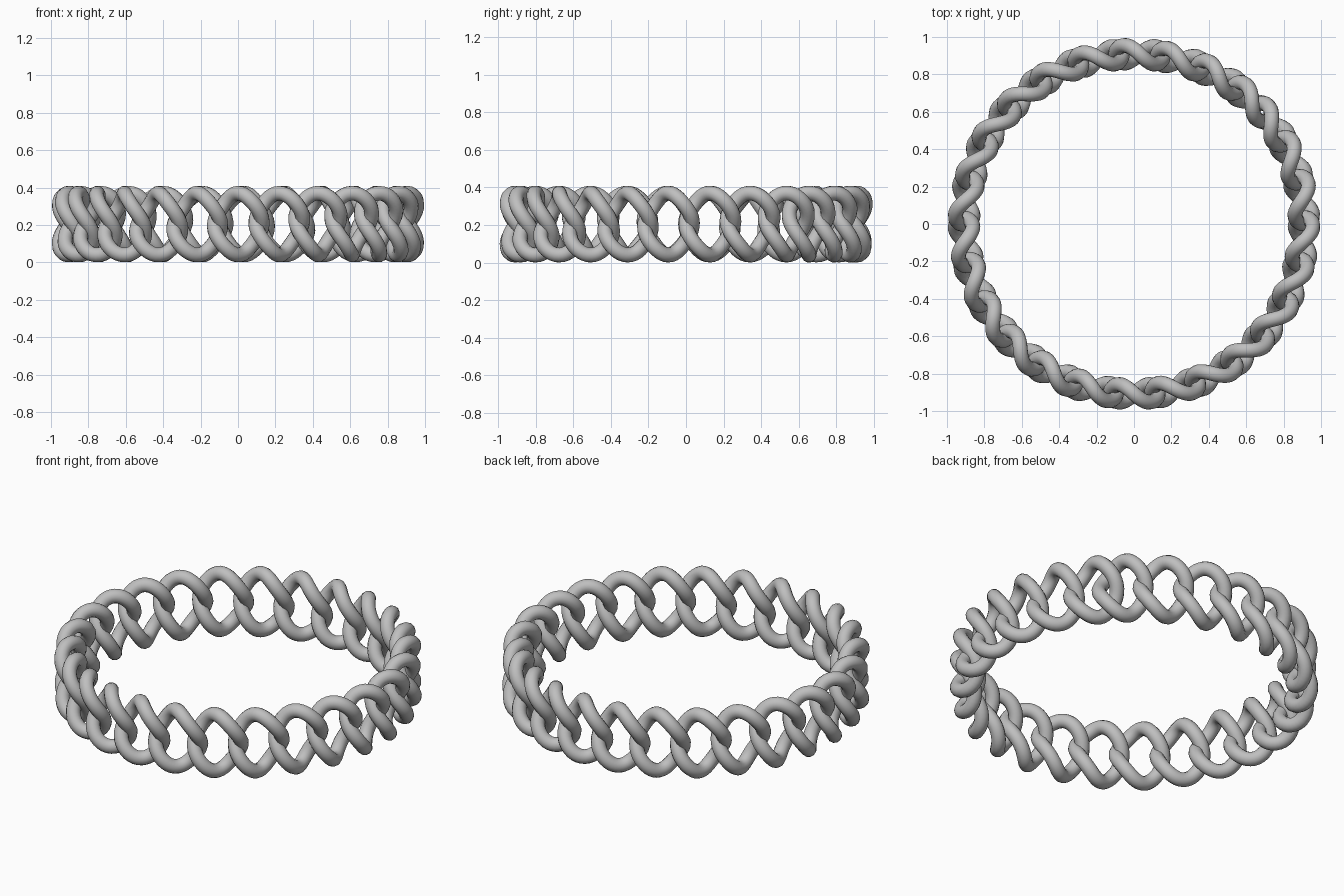
import bpy
from math import sin, cos, pi, radians
from mathutils import Matrix

if "Cube" in bpy.data.objects:
    bpy.data.objects.remove(bpy.data.objects["Cube"], do_unlink=True)

RING_RADIUS = 0.909
WIRE = 0.040
HALF_LENGTH, HALF_HEIGHT, TWIST = 0.128, 0.165, 0.047
POINTED = 0.05
LINKS, PITCH, START = 26, 14.0, 46.1
STEPS = 48

steel = bpy.data.materials.new("grey steel")
grey = (0.52, 0.52, 0.52, 1)
steel.use_nodes = True
steel.diffuse_color = grey
steel.node_tree.nodes["Principled BSDF"].inputs["Base Color"].default_value = grey


def link_point(t):
    """Slightly diamond-shaped loop, twisted in and out, bent around the ring."""
    along = HALF_LENGTH * (cos(t) + POINTED * cos(3 * t)) / (1 + POINTED)
    up = HALF_HEIGHT * (sin(t) - POINTED * sin(3 * t)) / (1 + POINTED)
    angle = along / RING_RADIUS
    r = RING_RADIUS + TWIST * sin(2 * t)
    return r * cos(angle), r * sin(angle), up, 1


# One twisted wire link
curve = bpy.data.curves.new("chain_link", "CURVE")
curve.dimensions = "3D"
curve.bevel_depth = WIRE
curve.bevel_resolution = 4
spline = curve.splines.new("POLY")
spline.points.add(STEPS - 1)
for i, point in enumerate(spline.points):
    point.co = link_point(2 * pi * i / STEPS)
spline.use_cyclic_u = True
curve.materials.append(steel)

link = bpy.data.objects.new("chain_link", curve)
bpy.context.collection.objects.link(link)
bpy.ops.object.select_all(action="DESELECT")
link.select_set(True)
bpy.context.view_layer.objects.active = link
bpy.ops.object.convert(target="MESH")
link = bpy.context.object
bpy.ops.object.shade_smooth()

# Repeat the link around the ring; the last one closes up on the first
lift = Matrix.Translation((0, 0, HALF_HEIGHT + WIRE))
for i in range(LINKS):
    part = link if i == 0 else link.copy()
    if i:
        bpy.context.collection.objects.link(part)
    part.name = f"chain_link_{i + 1}"
    part.matrix_world = lift @ Matrix.Rotation(radians(START + PITCH * i), 4, "Z")
